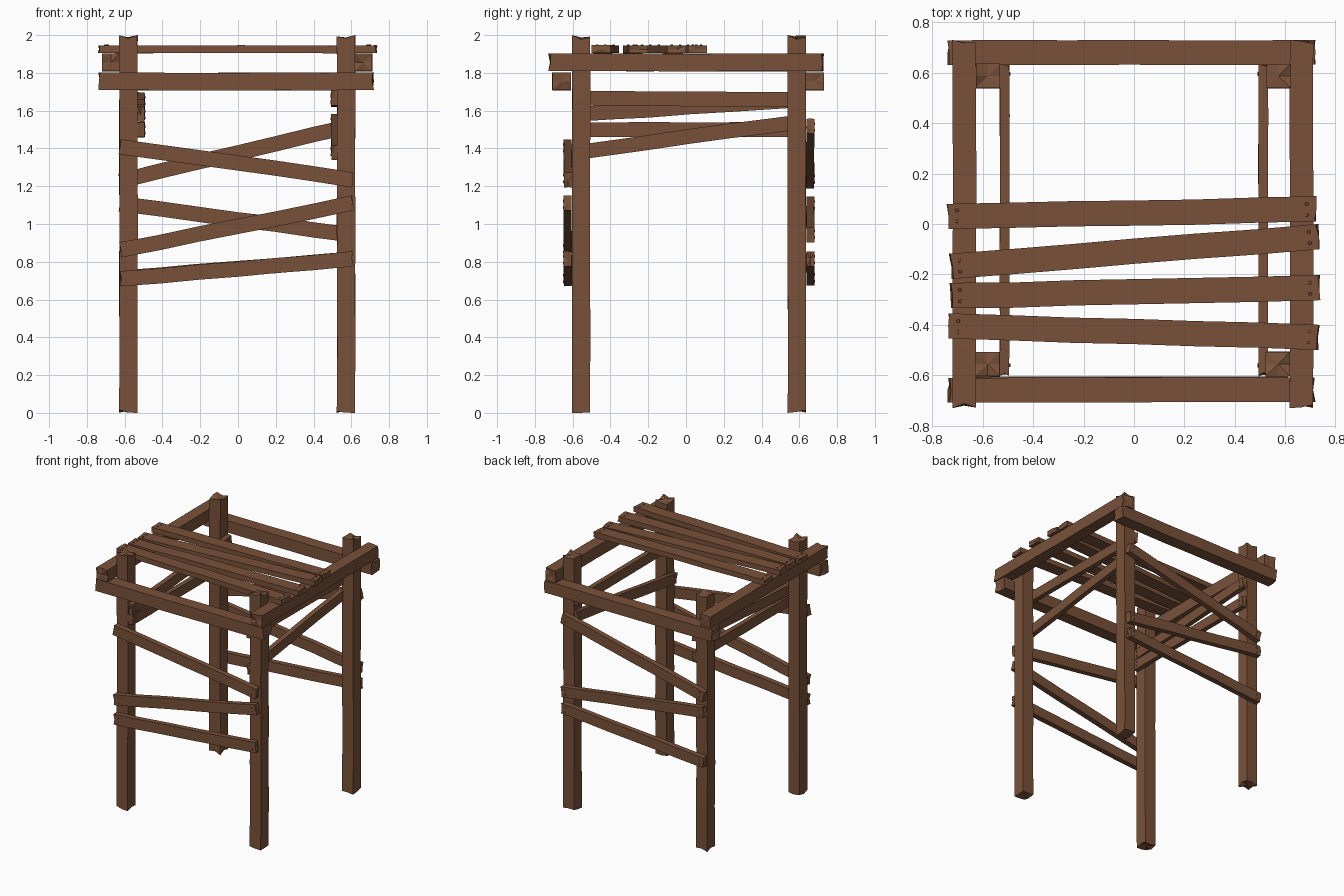
import bpy, bmesh, math, random
from mathutils import Vector, Matrix

if "Cube" in bpy.data.objects:
    bpy.data.objects.remove(bpy.data.objects["Cube"])

random.seed(7)
wood = bpy.data.materials.new("brown wood")
wood.diffuse_color = (0.19, 0.083, 0.042, 1)
wood.use_nodes = True
wood.node_tree.nodes["Principled BSDF"].inputs["Base Color"].default_value = wood.diffuse_color

# cross-section of every timber: corners and edge midpoints
SECTION = [(-1, -1), (0, -1), (1, -1), (1, 0), (1, 1), (0, 1), (-1, 1), (-1, 0)]


def timber(name, p, q, width, thick, normal, ragged=0.012, nails=0):
    """Rough-hewn timber from p to q; normal is its thickness direction."""
    p, q, n = Vector(p), Vector(q), Vector(normal)
    d = (q - p).normalized()
    s = n.cross(d).normalized()
    bm = bmesh.new()
    rings, steps = [], 6
    for i in range(steps + 1):
        end = 1 if i == 0 else -1 if i == steps else 0
        c = p.lerp(q, i / steps)
        du, dv = random.uniform(-.0025, .0025), random.uniform(-.0015, .0015)
        ring = []
        for k, (u, v) in enumerate(SECTION):
            chip = 0 if k == 2 else random.uniform(0, ragged)
            ring.append(bm.verts.new(c + s * (u * width / 2 + du)
                                     + n * (v * thick / 2 + dv) + d * end * chip))
        rings.append(ring)
    for a, b in zip(rings, rings[1:]):
        for k in range(8):
            bm.faces.new((a[k], a[(k + 1) % 8], b[(k + 1) % 8], b[k]))
    # broken end grain
    for ring, c, sg in ((rings[0], p, 1), (rings[-1], q, -1)):
        m = bm.verts.new(c + d * sg * ragged * 0.5)
        for k in range(8):
            bm.faces.new((ring[k], ring[(k + 1) % 8], m))
    # nail heads near both ends
    if nails:
        rot = n.to_track_quat('Z', 'Y').to_matrix().to_4x4()
        for c in (p + d * 0.04, q - d * 0.04):
            for o in (-0.22, 0.22):
                pos = c + s * width * o + n * nails * (thick / 2 + 0.001)
                bmesh.ops.create_cone(bm, cap_ends=True, segments=6, radius1=0.008,
                                      radius2=0.006, depth=0.006,
                                      matrix=Matrix.Translation(pos) @ rot)
    bmesh.ops.recalc_face_normals(bm, faces=bm.faces)
    me = bpy.data.meshes.new(name)
    bm.to_mesh(me)
    bm.free()
    me.materials.append(wood)
    ob = bpy.data.objects.new(name, me)
    bpy.context.collection.objects.link(ob)
    return ob


X, Y, Z = (1, 0, 0), (0, 1, 0), (0, 0, 1)

# four corner posts
for x, xn in ((-0.58, "left"), (0.572, "right")):
    for y, yn in ((-0.555, "front"), (0.587, "back")):
        timber(f"{yn}_{xn}_post", (x, y, 0), (x, y, 2), 0.096, 0.096, Y, 0.025)

# lower front and back beams, upper side beams
for y, yn in ((-0.658, "front"), (0.68, "back")):
    timber(f"{yn}_beam", (-0.74, y, 1.755), (0.72, y, 1.755), 0.093, 0.098, Y, 0.02)
for x, xn in ((-0.673, "left"), (0.664, "right")):
    timber(f"{xn}_beam", (x, -0.73, 1.855), (x, 0.73, 1.855), 0.093, 0.093, X, 0.02)

# roof planks: left x, left y, right x, right y
for i, (xl, yl, xr, yr) in enumerate([(-.742, .032, .725, .058), (-.73, -.17, .735, -.05),
                                      (-.73, -.285, .738, -.254), (-.737, -.405, .735, -.449)]):
    timber(f"roof_plank_{i+1}", (xl, yl, 1.925), (xr, yr, 1.925), 0.1, 0.04, Z, nails=1)

# crooked boards across the front and back: left z, right z
front = [(0.708, 0.815), (0.86, 1.112), (1.41, 1.235)]
back = [(0.712, 0.815), (1.107, 0.942), (1.228, 1.522)]
for yn, y, rows, sg in (("front", -0.626, front, -1), ("back", 0.658, back, 1)):
    for i, (zl, zr) in enumerate(rows):
        timber(f"{yn}_board_{i+1}", (-0.627, y, zl), (0.61, y, zr), 0.08, 0.042, Y, nails=sg)

# crooked boards inside the sides: front z, back z
left = [(1.50, 1.498), (1.578, 1.657)]
right = [(1.378, 1.546), (1.668, 1.658)]
for xn, x, rows, sg in (("left", -0.513, left, 1), ("right", 0.512, right, -1)):
    for i, (zf, zb) in enumerate(rows):
        timber(f"{xn}_board_{i+1}", (x, -0.6, zf), (x, 0.635, zb), 0.078, 0.038, X, nails=sg)
